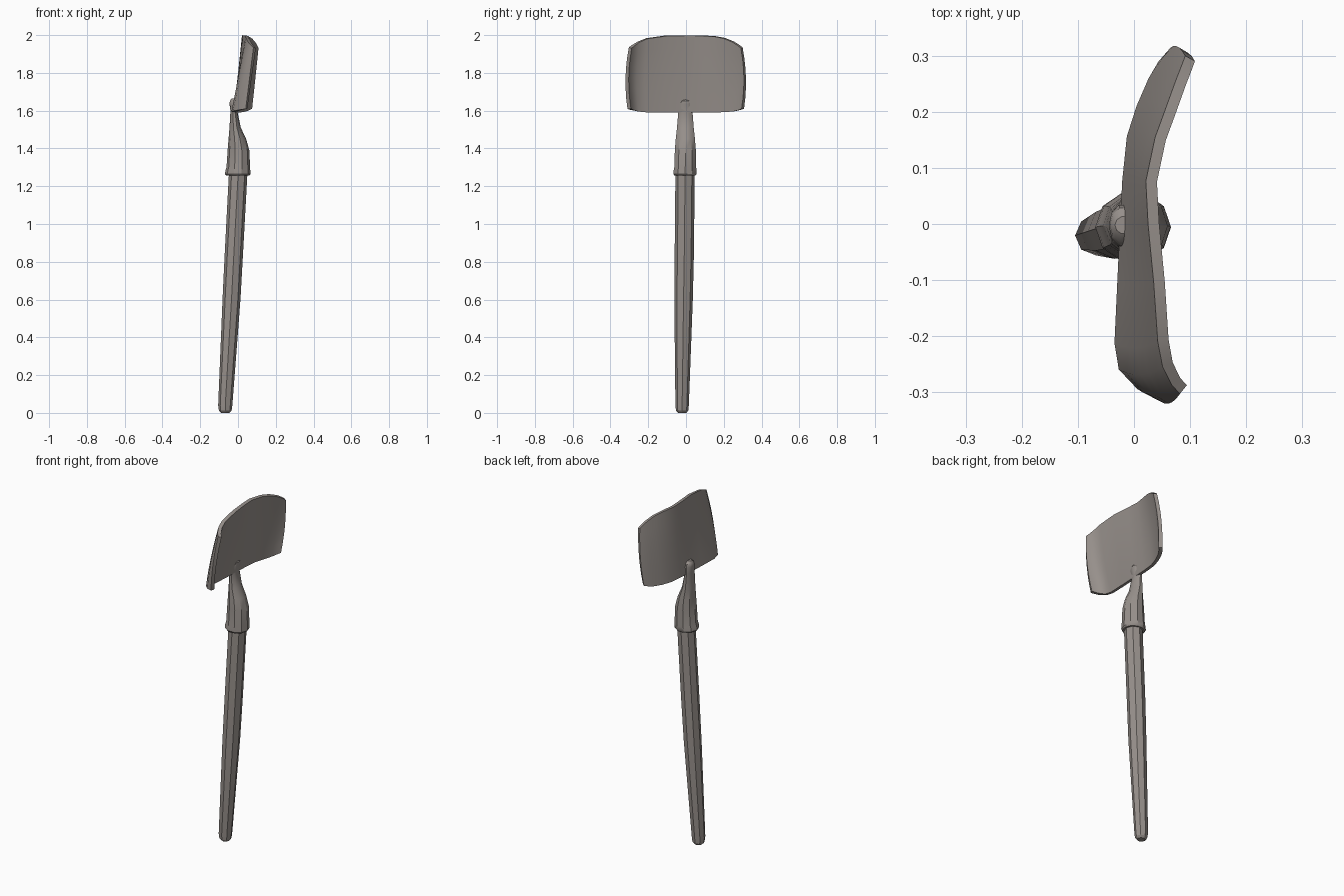
import bpy
import bmesh
import math

cube = bpy.data.objects.get("Cube")
if cube:
    bpy.data.objects.remove(cube, do_unlink=True)

# One warm grey for the whole tool
colour = (0.31, 0.28, 0.26, 1.0)
grey = bpy.data.materials.new("warm grey")
grey.use_nodes = True
grey.diffuse_color = colour
grey.node_tree.nodes["Principled BSDF"].inputs["Base Color"].default_value = colour


def finish(bm, name, smooth_angle):
    bmesh.ops.recalc_face_normals(bm, faces=bm.faces)
    mesh = bpy.data.meshes.new(name)
    bm.to_mesh(mesh)
    bm.free()
    mesh.materials.append(grey)
    obj = bpy.data.objects.new(name, mesh)
    bpy.context.collection.objects.link(obj)
    bpy.ops.object.select_all(action="DESELECT")
    obj.select_set(True)
    bpy.context.view_layer.objects.active = obj
    bpy.ops.object.shade_smooth_by_angle(angle=math.radians(smooth_angle))
    return obj


def loft(name, sections, sides, smooth_angle):
    """Closed tube through sections of (z, x_min, x_max, y_min, y_max)."""
    bm = bmesh.new()
    rings = []
    for z, x0, x1, y0, y1 in sections:
        ring = []
        for i in range(sides):
            a = math.tau * i / sides
            ring.append(bm.verts.new(((x0 + x1) / 2 + (x1 - x0) / 2 * math.cos(a),
                                      (y0 + y1) / 2 + (y1 - y0) / 2 * math.sin(a), z)))
        rings.append(ring)
    for low, high in zip(rings, rings[1:]):
        for i in range(sides):
            j = (i + 1) % sides
            bm.faces.new((low[i], low[j], high[j], high[i]))
    bm.faces.new(rings[0])
    bm.faces.new(rings[-1])
    return finish(bm, name, smooth_angle)


# Leaning eight-sided handle with a rounded butt
loft("handle", [
    (0.0, -0.09, -0.045, -0.042, 0.002),
    (0.012, -0.101, -0.034, -0.053, 0.012),
    (0.04, -0.105, -0.03, -0.056, 0.015),
    (0.6, -0.082, 0.013, -0.062, 0.036),
    (0.85, -0.07, 0.027, -0.06, 0.042),
    (1.27, -0.048, 0.05, -0.056, 0.046),
], 8, 25)

# Collar narrowing into a bent neck whose tip grips the blade
loft("collar_and_neck", [
    (1.256, -0.062, 0.06, -0.064, 0.053),
    (1.264, -0.069, 0.066, -0.069, 0.058),
    (1.285, -0.066, 0.065, -0.068, 0.058),
    (1.3, -0.061, 0.064, -0.065, 0.057),
    (1.39, -0.055, 0.06, -0.062, 0.055),
    (1.45, -0.05, 0.043, -0.057, 0.05),
    (1.51, -0.045, 0.015, -0.05, 0.043),
    (1.6, -0.04, -0.004, -0.042, 0.036),
    (1.635, -0.045, 0.008, -0.041, 0.036),
    (1.652, -0.043, 0.008, -0.034, 0.03),
    (1.664, -0.034, 0.0, -0.018, 0.014),
], 10, 32)

# Curled blade: each column is (y, x at bottom edge, x at top edge)
columns = [
    (-0.312, 0.045, 0.088), (-0.297, 0.012, 0.075), (-0.265, -0.018, 0.06),
    (-0.22, -0.025, 0.052), (-0.11, -0.02, 0.045), (0.0, -0.015, 0.035),
    (0.08, -0.011, 0.031), (0.16, -0.003, 0.047), (0.215, 0.014, 0.066),
    (0.265, 0.035, 0.083), (0.295, 0.052, 0.094), (0.312, 0.067, 0.1),
]
rows = 7
bm = bmesh.new()
grid = []
for y, x_low, x_high in columns:
    s = abs(y) / 0.312
    top = 1.998 - 0.065 * s ** 4
    bottom = 1.592 + 0.018 * s ** 8
    line = []
    for r in range(rows):
        v = r / (rows - 1)
        bulge = 1 - 0.045 * (2 * v - 0.9) ** 2
        line.append(bm.verts.new((x_low + (x_high - x_low) * v, y * bulge,
                                  bottom + (top - bottom) * v)))
    grid.append(line)
for a, b in zip(grid, grid[1:]):
    for r in range(rows - 1):
        bm.faces.new((a[r], b[r], b[r + 1], a[r + 1]))
blade = finish(bm, "blade", 35)
solid = blade.modifiers.new("thickness", "SOLIDIFY")
solid.thickness = 0.02
solid.offset = 0
bpy.ops.object.modifier_apply(modifier=solid.name)
bpy.ops.object.shade_smooth_by_angle(angle=math.radians(35))
